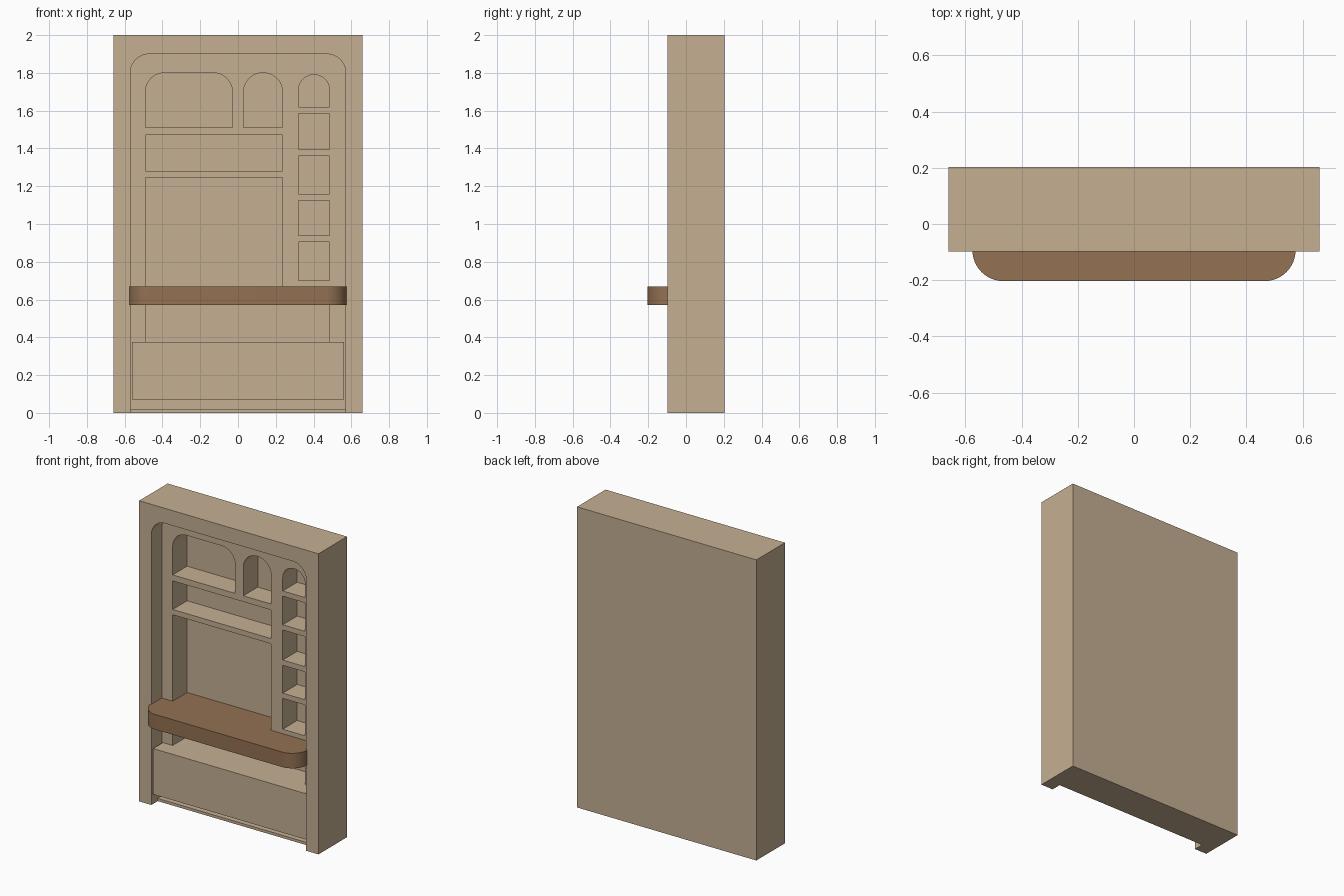
import bpy, bmesh, math

if "Cube" in bpy.data.objects:
    bpy.data.objects.remove(bpy.data.objects["Cube"])


def material(name, rgb):
    m = bpy.data.materials.new(name)
    m.diffuse_color = (*rgb, 1)
    m.use_nodes = True
    m.node_tree.nodes["Principled BSDF"].inputs["Base Color"].default_value = m.diffuse_color
    return m


TAN = material("tan wood", (0.56, 0.43, 0.29))
BROWN = material("brown wood", (0.292, 0.166, 0.085))


def arc(cx, cy, r, a0, a1, n=12):
    return [(cx + r * math.cos(math.radians(a0 + (a1 - a0) * i / n)),
             cy + r * math.sin(math.radians(a0 + (a1 - a0) * i / n))) for i in range(n + 1)]


def arch(x0, x1, z0, z1, r=0):
    """Rectangle with rounded top corners."""
    if r == 0:
        return [(x0, z0), (x1, z0), (x1, z1), (x0, z1)]
    return ([(x0, z0), (x1, z0)] + arc(x1 - r, z1 - r, r, 0, 90)
            + arc(x0 + r, z1 - r, r, 90, 180))


def prism(name, outline, a, b, mat, axis="y"):
    """Extrude an outline from a to b along y (outline in xz) or z (outline in xy)."""
    place = (lambda u, v, w: (u, w, v)) if axis == "y" else (lambda u, v, w: (u, v, w))
    bm = bmesh.new()
    lo = [bm.verts.new(place(u, v, a)) for u, v in outline]
    hi = [bm.verts.new(place(u, v, b)) for u, v in outline]
    bm.faces.new(lo)
    bm.faces.new(hi)
    n = len(outline)
    for i in range(n):
        j = (i + 1) % n
        bm.faces.new((lo[i], lo[j], hi[j], hi[i]))
    bmesh.ops.remove_doubles(bm, verts=bm.verts, dist=1e-5)
    bmesh.ops.recalc_face_normals(bm, faces=bm.faces)
    me = bpy.data.meshes.new(name)
    bm.to_mesh(me)
    bm.free()
    me.materials.append(mat)
    ob = bpy.data.objects.new(name, me)
    bpy.context.collection.objects.link(ob)
    return ob


def activate(ob):
    bpy.ops.object.select_all(action="DESELECT")
    ob.select_set(True)
    bpy.context.view_layer.objects.active = ob


def cut(ob, outline, a, b):
    tool = prism("cutter", outline, a, b, TAN)
    tool.hide_render = True
    mod = ob.modifiers.new("cut", "BOOLEAN")
    mod.operation, mod.solver, mod.object = "DIFFERENCE", "EXACT", tool
    activate(ob)
    bpy.ops.object.modifier_apply(modifier=mod.name)
    bpy.data.objects.remove(tool)


FRONT, PANEL, BACK, REAR = -0.097, 0.013, 0.165, 0.203

# cabinet body with arched recess and toe space
body = prism("cabinet_body", arch(-0.66, 0.66, 0, 2), FRONT, REAR, TAN)
cut(body, arch(-0.57, 0.57, 0.018, 1.90, 0.1), -0.3, PANEL)
cut(body, arch(-0.57, 0.57, -0.1, 0.05), -0.3, -0.03)

# shelf niches: x0, x1, z0, z1, top corner radius
niches = [(-0.49, -0.03, 1.51, 1.80, 0.1), (0.03, 0.235, 1.51, 1.80, 0.1),
          (-0.49, 0.235, 1.28, 1.47, 0), (-0.49, 0.235, 0.63, 1.245, 0),
          (-0.49, 0.485, 0.375, 0.61, 0), (0.32, 0.485, 1.62, 1.79, 0.082)]
niches += [(0.32, 0.485, z0, z1, 0) for z0, z1 in
           ((1.395, 1.585), (1.16, 1.36), (0.94, 1.125), (0.70, 0.905))]
for n in niches:
    cut(body, arch(*n), -0.05, BACK)

# lower chest front
prism("lower_chest", arch(-0.562, 0.562, 0.07, 0.375), -0.09, PANEL, TAN)

# counter with rounded front corners, reaching into the niche
top = (arc(-0.465, -0.093, 0.11, 180, 270) + arc(0.465, -0.093, 0.11, 270, 360)
       + [(0.575, PANEL), (0.485, PANEL), (0.485, BACK), (-0.49, BACK),
          (-0.49, PANEL), (-0.575, PANEL)])
counter = prism("counter", top, 0.57, 0.67, BROWN, "z")

for ob in (body, counter):
    activate(ob)
    bpy.ops.object.shade_smooth_by_angle(angle=math.radians(30))
